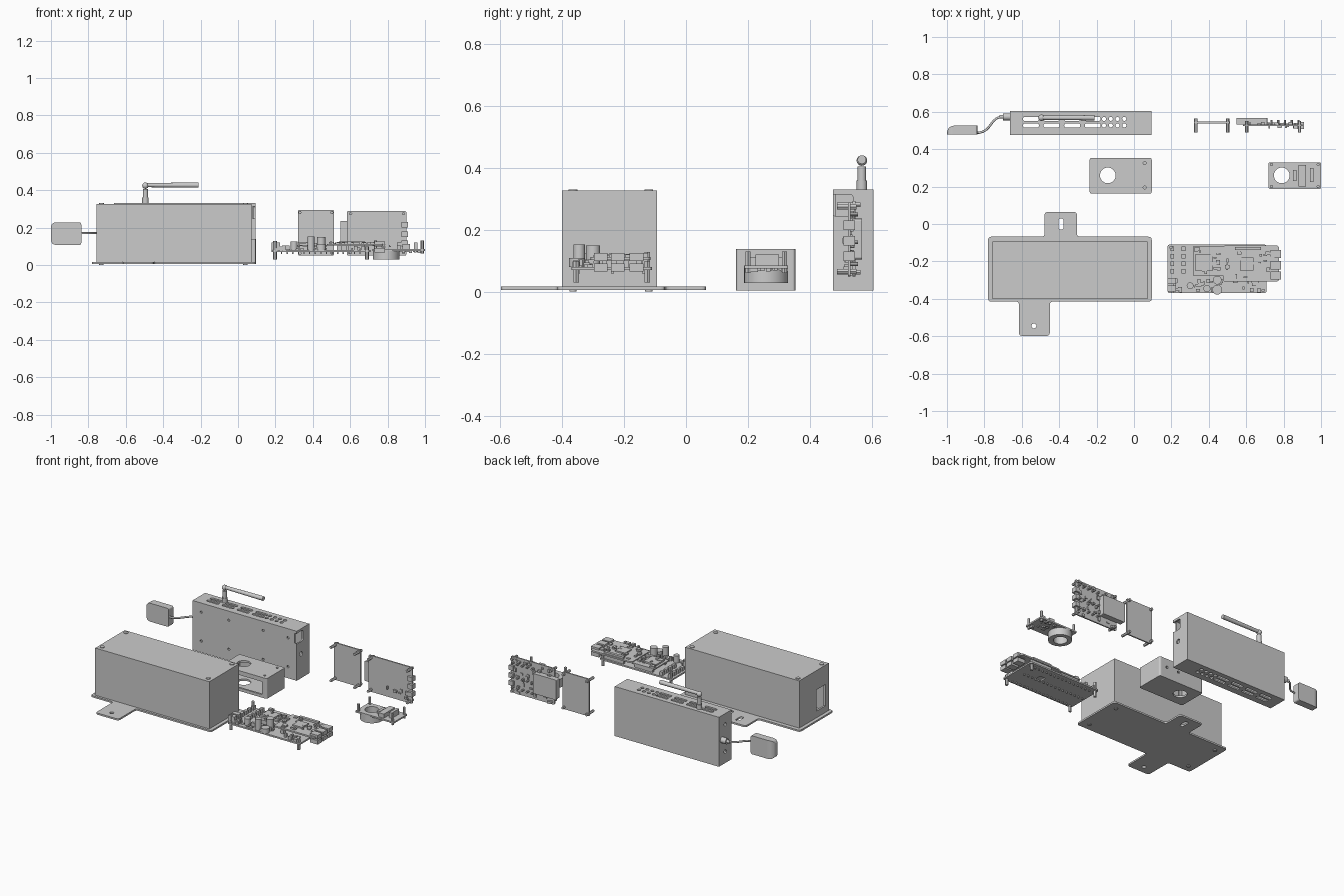
import bpy, bmesh, math, random
from mathutils import Vector

if "Cube" in bpy.data.objects:
    bpy.data.objects.remove(bpy.data.objects["Cube"])

random.seed(4)
MAP = {'x': lambda u, v, w: (w, u, v), 'y': lambda u, v, w: (u, w, v), 'z': lambda u, v, w: (u, v, w)}


def finish(name, bm, smooth=False):
    bmesh.ops.recalc_face_normals(bm, faces=bm.faces[:])
    me = bpy.data.meshes.new(name)
    bm.to_mesh(me)
    bm.free()
    ob = bpy.data.objects.new(name, me)
    bpy.context.collection.objects.link(ob)
    if smooth:
        bpy.ops.object.select_all(action='DESELECT')
        ob.select_set(True)
        bpy.context.view_layer.objects.active = ob
        bpy.ops.object.shade_smooth_by_angle(angle=math.radians(35))
    return ob


def rounded(pts, r, n=5):
    """Round every corner of a closed polygon (r is one radius or one per corner)."""
    out = []
    for i, p in enumerate(pts):
        rad = r[i] if isinstance(r, (list, tuple)) else r
        p, a, b = Vector(p), Vector(pts[i - 1]), Vector(pts[(i + 1) % len(pts)])
        if rad == 0:
            out.append(p)
            continue
        s, e = p + (a - p).normalized() * rad, p + (b - p).normalized() * rad
        for k in range(n + 1):
            t = k / n
            out.append(s * (1 - t) ** 2 + p * (2 * t * (1 - t)) + e * t * t)
    return out


def add_prism(bm, pts, w0, w1, axis='z'):
    lo = [bm.verts.new(MAP[axis](p[0], p[1], w0)) for p in pts]
    hi = [bm.verts.new(MAP[axis](p[0], p[1], w1)) for p in pts]
    bm.faces.new(lo)
    bm.faces.new(hi)
    for i in range(len(pts)):
        j = (i + 1) % len(pts)
        bm.faces.new((lo[i], lo[j], hi[j], hi[i]))


def rect(u0, u1, v0, v1):
    return [(u0, v0), (u1, v0), (u1, v1), (u0, v1)]


def circle(u, v, r, n=20):
    return [(u + r * math.cos(i * math.tau / n), v + r * math.sin(i * math.tau / n)) for i in range(n)]


def slot(u0, u1, v, r):
    return rounded(rect(u0, u1, v - r, v + r), r * 0.95)


def parts(name, prisms, smooth=False):
    """One object from several (profile, from, to, axis) prisms."""
    bm = bmesh.new()
    for p in prisms:
        add_prism(bm, *p)
    return finish(name, bm, smooth)


def box(x0, x1, y0, y1, z0, z1):
    return (rect(x0, x1, y0, y1), z0, z1, 'z')


def boolean(ob, prisms, op='DIFFERENCE'):
    for p in prisms:
        c = parts('cutter', [p])
        m = ob.modifiers.new('cut', 'BOOLEAN')
        m.object, m.operation, m.solver = c, op, 'EXACT'
        me = bpy.data.meshes.new_from_object(ob.evaluated_get(bpy.context.evaluated_depsgraph_get()))
        ob.modifiers.clear()
        ob.data = me
        bpy.data.objects.remove(c)
    return ob


def chips(name, n, u, v, w, axis, sgn, hmax=0.015):
    """Scatter small components over a board face."""
    out = []
    for _ in range(n):
        a, b = random.uniform(*u), random.uniform(*v)
        s, t, h = random.uniform(.004, .012), random.uniform(.004, .012), random.uniform(.004, hmax)
        out.append((rect(a - s, a + s, b - t, b + t), min(w, w + sgn * h), max(w, w + sgn * h), axis))
    return parts(name, out)


# Mounting plate with two offset tabs
plate = [(-.78, -.415), (-.615, -.415), (-.615, -.598), (-.45, -.598), (-.45, -.415), (.095, -.415),
         (.095, -.068), (-.305, -.068), (-.305, .064), (-.478, .064), (-.478, -.068), (-.78, -.068)]
base = parts('mounting_plate', [(rounded(plate, .018), .006, .017, 'z')])
corners = [(x, y) for x in (-.73, .04) for y in (-.12, -.365)]
boolean(base, [(circle(-.535, -.545, .013), -.1, .1, 'z'),
               (rounded(rect(-.403, -.377, -.03, .03), .012), -.1, .1, 'z')])
parts('plate_screws', [(circle(x, y, .012), .001, .02, 'z') for x, y in corners])

# Large cover with a window in its left end
cover = parts('large_cover', [box(-.757, .072, -.4, -.094, .017, .327)])
boolean(cover, [box(-.745, .06, -.388, -.106, .0, .315), box(-.8, -.72, -.365, -.275, .06, .2)])
parts('cover_screws', [(circle(x, y, .014), .31, .331, 'z') for x, y in corners])

# Upright enclosure with vents above and below
case = parts('upright_enclosure', [box(-.663, .094, .475, .605, .005, .33)])
cuts = [box(-.653, .084, .485, .595, .015, .32)]
for y in (.527, .562):
    cuts += [(slot(-.593 + .11 * i, -.508 + .11 * i, y, .011), -.1, .5, 'z') for i in range(4)]
    cuts += [(circle(-.16 + .036 * i, y, .011, 16), -.1, .5, 'z') for i in range(4)]
cuts += [(circle(x, z, .008, 12), .46, .49, 'y') for x in (-.6, -.4, -.15, .03) for z in (.08, .27)]
cuts += [(rounded(rect(.47, .54, .245, .315), .015), .078, .1, 'x'), (circle(.52, .165, .015), .07, .1, 'x'),
         (circle(.54, .08, .012), -.68, -.64, 'x'), (circle(.54, .26, .012), -.68, -.64, 'x')]
boolean(case, cuts)

# Hinged antenna
parts('antenna_base', [(circle(-.495, .568, .017), .33, .36, 'z'), (circle(-.495, .568, .014), .36, .405, 'z')], True)
bm = bmesh.new()
bmesh.ops.create_uvsphere(bm, u_segments=20, v_segments=12, radius=.017)
bmesh.ops.translate(bm, vec=(-.495, .568, .424), verts=bm.verts[:])
finish('antenna_joint', bm, True)
bm = bmesh.new()
add_prism(bm, circle(.568, .427, .014), -.495, -.212, 'x')
for v in bm.verts:
    if v.co.x < -.4:
        v.co.yz = Vector((.568, .427)) + (v.co.yz - Vector((.568, .427))) * .8
finish('antenna_rod', bm, True)

# Remote receiver with cable
puck = parts('receiver_puck', [(rounded(rect(-1, -.838, .107, .228), [.03, .012, .012, .03]), .478, .527, 'y')])
boolean(puck, [(rounded([(-1, .47), (-.83, .47), (-.83, .526), (-1, .526)], [0, 0, 0, .045], 8), 0, .4, 'z')], 'INTERSECT')
parts('cable_plug', [(circle(.573, .17, .019), -.70, -.66, 'x'), (circle(.573, .17, .01), -.72, -.70, 'x')], True)
cu = bpy.data.curves.new('cable', 'CURVE')
cu.dimensions, cu.bevel_depth, cu.bevel_resolution = '3D', .006, 3
sp = cu.splines.new('BEZIER')
sp.bezier_points.add(1)
for p, x, y, d in zip(sp.bezier_points, (-.845, -.70), (.487, .573), (.09, .075)):
    p.co, p.handle_left, p.handle_right = (x, y, .17), (x - d, y, .17), (x + d, y, .17)
bpy.context.collection.objects.link(bpy.data.objects.new('cable', cu))

# Sensor housing with a round port, open at the front
housing = parts('sensor_housing', [(rounded(rect(-.237, .095, .162, .353), .012), .005, .138, 'z')])
boolean(housing, [box(-.225, .083, .174, .341, .017, .126), (circle(-.14, .26, .042, 32), -.1, .3, 'z'),
                  box(-.205, .06, .1, .2, .025, .11), (circle(.057, .325, .008), .1, .3, 'z'),
                  (circle(.057, .195, .008), .1, .3, 'z'),
                  (circle(-.05, .08, .009), .33, .4, 'y'), (circle(.04, .08, .009), .33, .4, 'y')])

# Main circuit stack: carrier board, modules, ports
carrier = parts('carrier_board', [(rounded(rect(.18, .708, -.37, -.11), .012), .07, .08, 'z')])
boolean(carrier, [box(.52, .56, -.25, -.2, .0, .2)])
parts('carrier_standoffs', [(circle(x, y, .01, 6), .03, .128 if x < .4 else .1, 'z')
                            for x in (.198, .69) for y in (-.355, -.125)])
parts('radio_module', [box(.315, .475, -.275, -.12, .1, .108), box(.33, .42, -.25, -.16, .108, .118),
                       box(.33, .46, -.14, -.125, .08, .1), box(.33, .46, -.27, -.255, .08, .1)])
parts('computer_board', [(rounded(rect(.475, .775, -.308, -.115), .015), .103, .113, 'z'),
                         box(.54, .68, -.14, -.122, .08, .125), box(.57, .64, -.25, -.18, .113, .122)])
parts('computer_ports', [box(.73, .787, y - .022, y + .022, z, z + .026)
                         for y in (-.275, -.22, -.16) for z in (.066, .1)])
parts('terminal_pairs', [box(x, x + .02, -.145 - .04 * i, -.12 - .04 * i, .08, .104)
                         for x in (.195, .255) for i in range(4)])
parts('power_terminals', [box(.178, .225, y, y + .03, .08, .12) for y in (-.36, -.32)])
parts('capacitors', [(circle(.39, -.345, .019), .08, .152, 'z'), (circle(.445, -.30, .023), .08, .15, 'z'),
                     (circle(.30, -.33, .018), .08, .125, 'z'), (circle(.445, -.352, .026), .08, .11, 'z')], True)
chips('carrier_components', 45, (.2, .69), (-.36, -.3), .08, 'z', 1, .025)
chips('module_components', 25, (.33, .46), (-.26, -.13), .108, 'z', 1)
chips('computer_components', 30, (.49, .74), (-.29, -.14), .113, 'z', 1, .012)
parts('carrier_pins', [box(.2 + .03 * i, .206 + .03 * i, y, y + .006, .058, .07)
                       for i in range(16) for y in (-.35, -.24, -.14)])

# Round sensor board
sensor = parts('sensor_board', [(rounded(rect(.72, 1, .188, .33), .008), .075, .085, 'z')])
boolean(sensor, [(circle(.79, .26, .042, 32), 0, .2, 'z')])
ring = parts('sensor_ring', [(circle(.792, .259, .071, 40), .028, .075, 'z')], True)
boolean(ring, [(circle(.79, .26, .042, 32), 0, .2, 'z')])
parts('sensor_standoffs', [(circle(x, y, .009, 6), z0, .13, 'z') for x, z0 in ((.735, .085), (.985, .06))
                           for y in (.2, .318)])
parts('sensor_connectors', [box(.88, .92, .2, .315, .085, .112), box(.94, .96, .225, .3, .085, .12),
                            box(.85, .87, .23, .29, .085, .105)])
chips('sensor_components', 16, (.87, .98), (.2, .32), .075, 'z', -1, .012)

# Small upright board
parts('small_board', [(rounded(rect(.32, .513, .05, .294), .008), .538, .547, 'y')])
parts('small_board_standoffs', [(circle(x, z, .009, 6), .488, .564, 'y') for x in (.331, .502) for z in (.063, .281)])

# Large upright board with shielded block
parts('large_board', [(rounded(rect(.583, .9, .05, .288), .008), .523, .532, 'y')])
parts('large_board_standoffs', [(circle(x, z, .009, 6), .488, .55, 'y') for x in (.602, .885) for z in (.066, .274)])
parts('shielded_block', [(rounded(rect(.547, .715, .105, .236), .008), .532, .568, 'y')])
parts('board_pins', [(circle(.735 + .036 * i, z, .006, 8), .532, .555, 'y')
                     for i in range(5) for z in (.09, .16, .25)])
parts('board_edge_connectors', [box(.875, .908, .508, .545, z, z + .03) for z in (.1, .15, .2)])
chips('large_board_components', 40, (.6, .88), (.06, .275), .532, 'y', 1)
chips('large_board_front_parts', 8, (.7, .88), (.06, .12), .523, 'y', -1)
